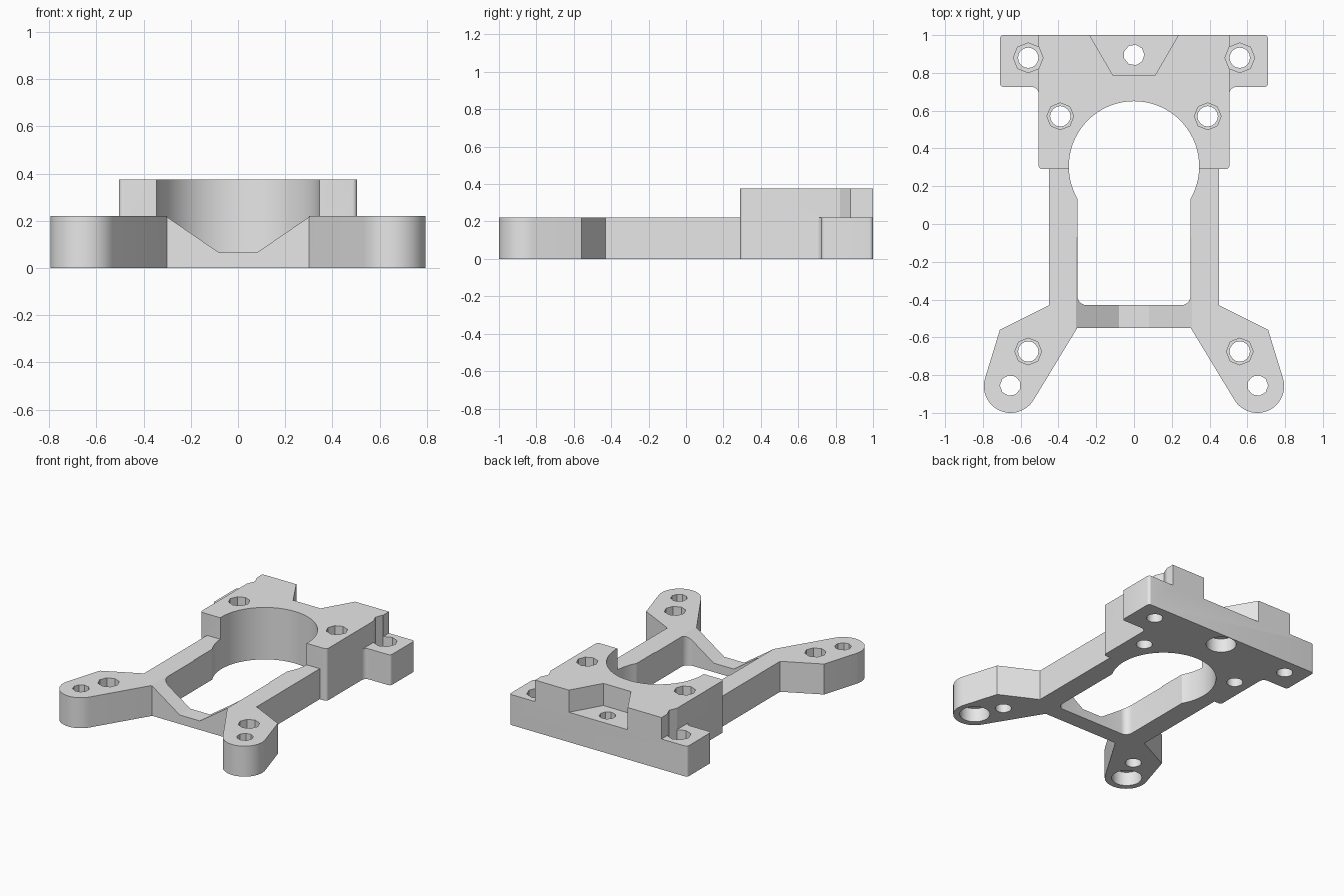
import bpy, bmesh
from math import sin, cos, pi, radians
from mathutils import Vector

cube = bpy.data.objects.get("Cube")
if cube:
    bpy.data.objects.remove(cube, do_unlink=True)

grey = bpy.data.materials.new("plain grey")
grey.use_nodes = True
grey.diffuse_color = (0.8, 0.8, 0.8, 1)
grey.node_tree.nodes["Principled BSDF"].inputs["Base Color"].default_value = (0.8, 0.8, 0.8, 1)

LOW, HIGH = 0.22, 0.375    # heights of the frame and of the raised block


def arc(cx, cy, r, start, end, steps):
    angles = [radians(start + (end - start) * i / steps) for i in range(steps + 1)]
    return [(cx + r * cos(a), cy + r * sin(a)) for a in angles]


def fillet(x, y, r, before, after, steps=6):
    """Round a square corner; before and after point along its two edges."""
    a, b = Vector(before), Vector(after)
    centre = Vector((x, y)) + r * (a + b)
    turns = [pi / 2 * i / steps for i in range(steps + 1)]
    return [tuple(centre - r * (b * cos(t) + a * sin(t))) for t in turns]


def mirrored(half):
    return half + [(-x, y) for x, y in reversed(half) if x > 1e-5]


def prism(name, points, low, high, along_y=False):
    bm = bmesh.new()
    verts = [bm.verts.new((x, low, y) if along_y else (x, y, low)) for x, y in points]
    face = bm.faces.new(verts)
    push = Vector((0, high - low, 0) if along_y else (0, 0, high - low))
    made = bmesh.ops.extrude_face_region(bm, geom=[face])["geom"]
    bmesh.ops.translate(bm, vec=push, verts=[v for v in made if isinstance(v, bmesh.types.BMVert)])
    bmesh.ops.recalc_face_normals(bm, faces=bm.faces)
    mesh = bpy.data.meshes.new(name)
    bm.to_mesh(mesh)
    bm.free()
    mesh.materials.append(grey)
    obj = bpy.data.objects.new(name, mesh)
    bpy.context.collection.objects.link(obj)
    return obj


def combine(target, tool, operation="DIFFERENCE"):
    mod = target.modifiers.new("combine", "BOOLEAN")
    mod.object, mod.operation, mod.solver = tool, operation, "EXACT"
    bpy.context.view_layer.objects.active = target
    bpy.ops.object.modifier_apply(modifier=mod.name)
    bpy.data.objects.remove(tool, do_unlink=True)


def drill(x, y, r, low, high, sides):
    for side in ((1, -1) if x else (1,)):
        ring = arc(0, 0, r, 0, 360, sides)[:-1]
        combine(frame, prism("hole_cutter", [(side * (x + u), y + v) for u, v in ring], low, high))


# Low frame: splayed front arms, side rails, block footprint and rear wings
right, left, up, down = (1, 0), (-1, 0), (0, 1), (0, -1)
block_corner = fillet(0.505, 0.29, 0.02, left, up)
outline = [(0.30, -0.55)]
outline += arc(0.653, -0.858, 0.142, -148, 17, 24)
outline += [(0.71, -0.56), (0.45, -0.43), (0.45, 0.29)]
outline += block_corner
outline += fillet(0.505, 0.725, 0.035, down, right)
outline += fillet(0.71, 0.725, 0.02, left, up)
outline += fillet(0.71, 1, 0.02, down, left)
frame = prism("mounting_frame", mirrored(outline), 0, LOW)

# Raised rear block
block = prism("raised_block", mirrored(block_corner + [(0.505, 1)]), LOW - 0.02, HIGH)
combine(frame, block, "UNION")

# Keyhole opening through the middle
opening = fillet(0.30, -0.43, 0.05, left, up) + arc(0, 0.305, 0.345, -29.6, 90, 32)
combine(frame, prism("opening_cutter", mirrored(opening), -0.1, 0.6))

# Sloped valley across the front bar
valley = mirrored([(0.08, 0.065), (0.423, 0.3)])
combine(frame, prism("valley_cutter", valley, -0.56, -0.07, along_y=True))

# Tapered pocket in the back of the block
pocket = mirrored([(0.11, 0.785), (0.293, 1.1)])
combine(frame, prism("pocket_cutter", pocket, LOW - 0.005, 0.6))

# Screw holes with eight-sided recesses from the top
for x, y, r, seat in ((0.56, 0.88, 0.079, 0.12), (0.39, 0.57, 0.071, 0.26), (0.56, -0.675, 0.071, 0.12)):
    drill(x, y, r, seat, 0.6, 8)
    drill(x, y, 0.054, -0.1, 0.5, 16)

# Through holes with wide round recesses underneath
for x, y in ((0, 0.895), (0.655, -0.855)):
    drill(x, y, 0.1, -0.1, 0.1, 24)
    drill(x, y, 0.055, -0.2, 0.5, 9)

bpy.ops.object.select_all(action="DESELECT")
frame.select_set(True)
bpy.context.view_layer.objects.active = frame
bpy.ops.object.shade_smooth_by_angle(angle=radians(24))
